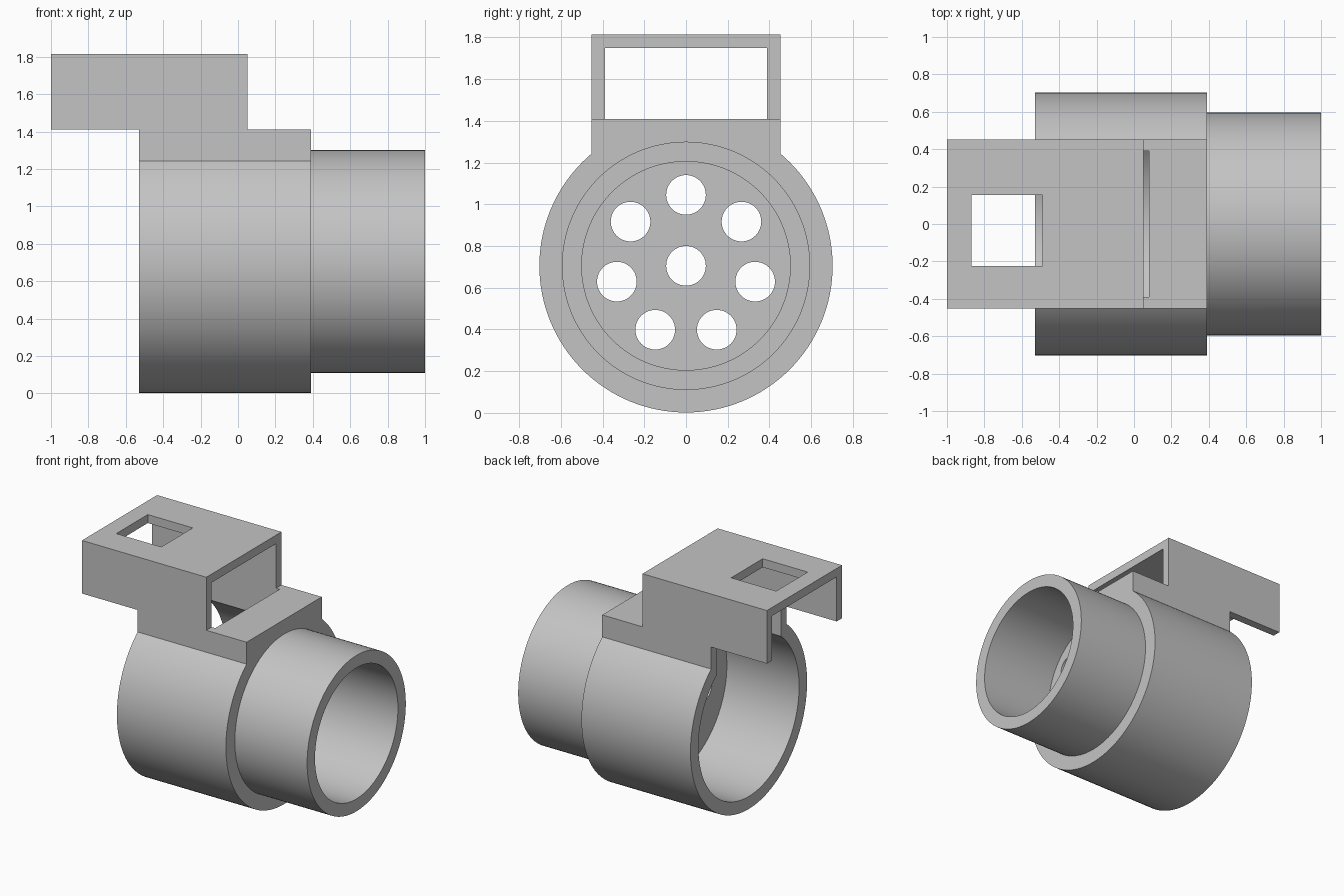
import bpy, bmesh, math
from mathutils import Matrix

cube = bpy.data.objects.get("Cube")
if cube:
    bpy.data.objects.remove(cube)

AXIS_Z = 0.705          # height of the tube axis
STEP_X = 0.39           # shoulder between the wide and narrow tube
PLATE_X = 0.08          # inner face of the perforated plate
HALF_W, INNER_W = 0.453, 0.389

grey = bpy.data.materials.new("plain grey")
grey.use_nodes = True
colour = (0.55, 0.55, 0.55, 1)
grey.diffuse_color = colour
grey.node_tree.nodes["Principled BSDF"].inputs["Base Color"].default_value = colour


def finish(name, bm):
    bmesh.ops.recalc_face_normals(bm, faces=bm.faces)
    mesh = bpy.data.meshes.new(name)
    bm.to_mesh(mesh)
    bm.free()
    mesh.materials.append(grey)
    obj = bpy.data.objects.new(name, mesh)
    bpy.context.collection.objects.link(obj)
    return obj


def rod(name, x0, x1, radius, y=0, z=AXIS_Z, sides=128):
    """Solid cylinder along x."""
    bm = bmesh.new()
    place = Matrix.Translation(((x0 + x1) / 2, y, z)) @ Matrix.Rotation(math.pi / 2, 4, 'Y')
    bmesh.ops.create_cone(bm, cap_ends=True, segments=sides, radius1=radius,
                          radius2=radius, depth=x1 - x0, matrix=place)
    return finish(name, bm)


def prism(name, outline, y0, y1):
    """Outline in x and z, extruded along y."""
    bm = bmesh.new()
    face = bm.faces.new([bm.verts.new((x, y0, z)) for x, z in outline])
    moved = bmesh.ops.extrude_face_region(bm, geom=[face])["geom"]
    bmesh.ops.translate(bm, vec=(0, y1 - y0, 0),
                        verts=[v for v in moved if isinstance(v, bmesh.types.BMVert)])
    return finish(name, bm)


def box(name, x0, x1, y0, y1, z0, z1):
    return prism(name, [(x0, z0), (x1, z0), (x1, z1), (x0, z1)], y0, y1)


def combine(target, tool, operation):
    tool.hide_render = True
    mod = target.modifiers.new(tool.name, 'BOOLEAN')
    mod.operation, mod.solver, mod.object = operation, 'EXACT', tool
    bpy.context.view_layer.objects.active = target
    bpy.ops.object.modifier_apply(modifier=mod.name)
    bpy.data.objects.remove(tool)


# Solid masses: wide tube, narrow tube, saddle with overhanging hood
body = rod("tube_adapter_with_hood", -0.53, STEP_X, 0.703)
combine(body, rod("narrow_tube", STEP_X - 0.1, 1.0, 0.595), 'UNION')
saddle_outline = [(-0.53, 0.9), (STEP_X, 0.9), (STEP_X, 1.41), (0.05, 1.41),
                  (0.05, 1.815), (-1, 1.815), (-1, 1.41), (-0.53, 1.41)]
combine(body, prism("saddle_and_hood", saddle_outline, -HALF_W, HALF_W), 'UNION')

# Bores on either side of the plate, hood channel and roof window
cutters = [
    rod("wide_bore", -0.7, PLATE_X, 0.607),
    rod("narrow_bore", STEP_X, 1.1, 0.5),
    box("hood_channel", -1.1, PLATE_X, -INNER_W, INNER_W, 1.0, 1.75),
    box("roof_window", -0.87, -0.49, -0.225, 0.155, 1.7, 1.9),
]

# Plate holes: one in the centre and a ring of seven
cutters.append(rod("centre_hole", 0, 0.5, 0.095, sides=48))
for i in range(7):
    a = math.tau * i / 7
    cutters.append(rod("ring_hole", 0, 0.5, 0.095, 0.34 * math.sin(a),
                       AXIS_Z + 0.34 * math.cos(a), 48))
for cutter in cutters:
    combine(body, cutter, 'DIFFERENCE')

# Smooth the round walls, keep the edges crisp
bpy.ops.object.select_all(action='DESELECT')
body.select_set(True)
bpy.context.view_layer.objects.active = body
bpy.ops.object.shade_smooth_by_angle(angle=math.radians(30))
